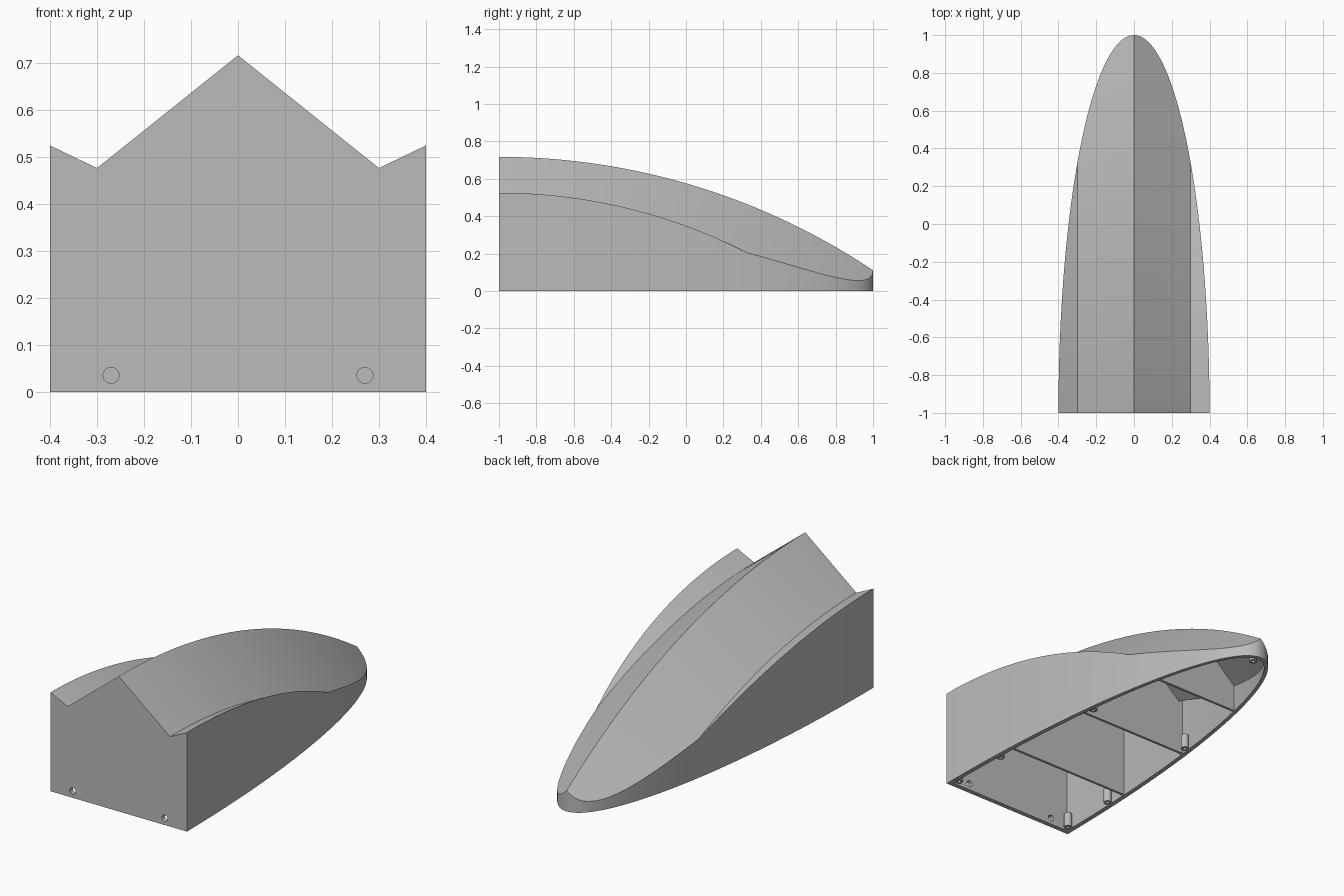
import bpy, bmesh, math
from mathutils import Vector, Matrix

if "Cube" in bpy.data.objects:
    bpy.data.objects.remove(bpy.data.objects["Cube"], do_unlink=True)

HALF_WIDTH, LENGTH, RIDGE, RADIUS = 0.4, 2.0, 0.717, 3.6
WALL = 0.025

grey = bpy.data.materials.new("light grey")
grey.use_nodes = True
grey.diffuse_color = (0.5, 0.5, 0.5, 1)
grey.node_tree.nodes["Principled BSDF"].inputs["Base Color"].default_value = (0.5, 0.5, 0.5, 1)


def make_object(name, bm):
    bmesh.ops.recalc_face_normals(bm, faces=bm.faces)
    mesh = bpy.data.meshes.new(name)
    bm.to_mesh(mesh)
    bm.free()
    obj = bpy.data.objects.new(name, mesh)
    bpy.context.collection.objects.link(obj)
    mesh.materials.append(grey)
    return obj


def boolean(obj, tool, operation):
    mod = obj.modifiers.new("cut", "BOOLEAN")
    mod.operation, mod.solver, mod.object = operation, "EXACT", tool
    bpy.context.view_layer.objects.active = obj
    bpy.ops.object.modifier_apply(modifier=mod.name)
    bpy.data.objects.remove(tool, do_unlink=True)


def roof_solid(inset):
    # Gabled section with upturned eaves, swept along a long arc
    section = [(-0.5, -1), (-0.5, 0.573), (-0.3, 0.477), (0, RIDGE),
               (0.3, 0.477), (0.5, 0.573), (0.5, -1)]
    bm = bmesh.new()
    verts = [bm.verts.new((x, -1, z - inset)) for x, z in section]
    face = bm.faces.new(verts)
    center = Vector((0, -1, RIDGE - RADIUS))
    turn = Matrix.Rotation(math.radians(3), 3, "X")
    bmesh.ops.rotate(bm, verts=verts, cent=center, matrix=turn)
    bmesh.ops.spin(bm, geom=[face] + list(face.edges) + verts, cent=center,
                   axis=(1, 0, 0), angle=math.radians(-43), steps=86)
    return make_object("roof_solid", bm)


def hull_solid(name, inset, bottom):
    # Half-ellipse plan raised up and trimmed by the roof
    a, b = HALF_WIDTH - inset, LENGTH - inset
    start = math.asin(inset / b)
    steps = 96
    bm = bmesh.new()
    verts = []
    for i in range(steps + 1):
        t = start + (math.pi - 2 * start) * i / steps
        verts.append(bm.verts.new((a * math.cos(t), b * math.sin(t) - 1, bottom)))
    face = bm.faces.new(verts)
    top = bmesh.ops.extrude_face_region(bm, geom=[face])["geom"]
    bmesh.ops.translate(bm, vec=(0, 0, 1 - bottom),
                        verts=[v for v in top if isinstance(v, bmesh.types.BMVert)])
    hull = make_object(name, bm)
    boolean(hull, roof_solid(inset), "INTERSECT")
    return hull


def box(name, center, size):
    bm = bmesh.new()
    bmesh.ops.create_cube(bm, size=1)
    bmesh.ops.scale(bm, vec=size, verts=bm.verts)
    bmesh.ops.translate(bm, vec=center, verts=bm.verts)
    return make_object(name, bm)


def cylinder(name, center, radius, depth, along_y=False):
    bm = bmesh.new()
    bmesh.ops.create_cone(bm, cap_ends=True, segments=24, radius1=radius,
                          radius2=radius, depth=depth)
    if along_y:
        bmesh.ops.rotate(bm, verts=bm.verts, matrix=Matrix.Rotation(math.pi / 2, 3, "X"))
    bmesh.ops.translate(bm, vec=center, verts=bm.verts)
    return make_object(name, bm)


# Hollow shell, open underneath
shell = hull_solid("shell", 0, 0)
boolean(shell, hull_solid("cavity", WALL, -0.2), "DIFFERENCE")

# Two screw holes through the front wall
for side in (-1, 1):
    boolean(shell, cylinder("hole_cutter", (side * 0.27, -1, 0.036), 0.017, 0.2, True),
            "DIFFERENCE")
parts = [shell]

# Cross bulkheads
for i, y in enumerate((-0.52, -0.01, 0.49)):
    bulkhead = hull_solid(f"bulkhead_{i + 1}", WALL * 0.8, 0.004)
    boolean(bulkhead, box("slab", (0, y, 0.4), (1, 0.014, 1)), "INTERSECT")
    parts.append(bulkhead)


def post(name, x, y):
    # Short hollow screw post
    obj = cylinder(name, (x, y, 0.042), 0.02, 0.076)
    boolean(obj, cylinder("bore", (x, y, 0.01), 0.009, 0.08), "DIFFERENCE")
    parts.append(obj)


# Screw posts along both walls and at the nose
for i, y in enumerate((-0.95, -0.63, 0.04)):
    x = HALF_WIDTH * math.sqrt(1 - ((y + 1) / LENGTH) ** 2) - WALL - 0.015
    for side, label in ((1, "left"), (-1, "right")):
        post(f"post_{label}_{i + 1}", side * x, y)
post("post_nose", 0, 0.94)

# Smooth the curved walls, keep the creases sharp
bpy.ops.object.select_all(action="DESELECT")
for obj in parts:
    obj.select_set(True)
bpy.context.view_layer.objects.active = shell
bpy.ops.object.shade_smooth_by_angle(angle=math.radians(20))
